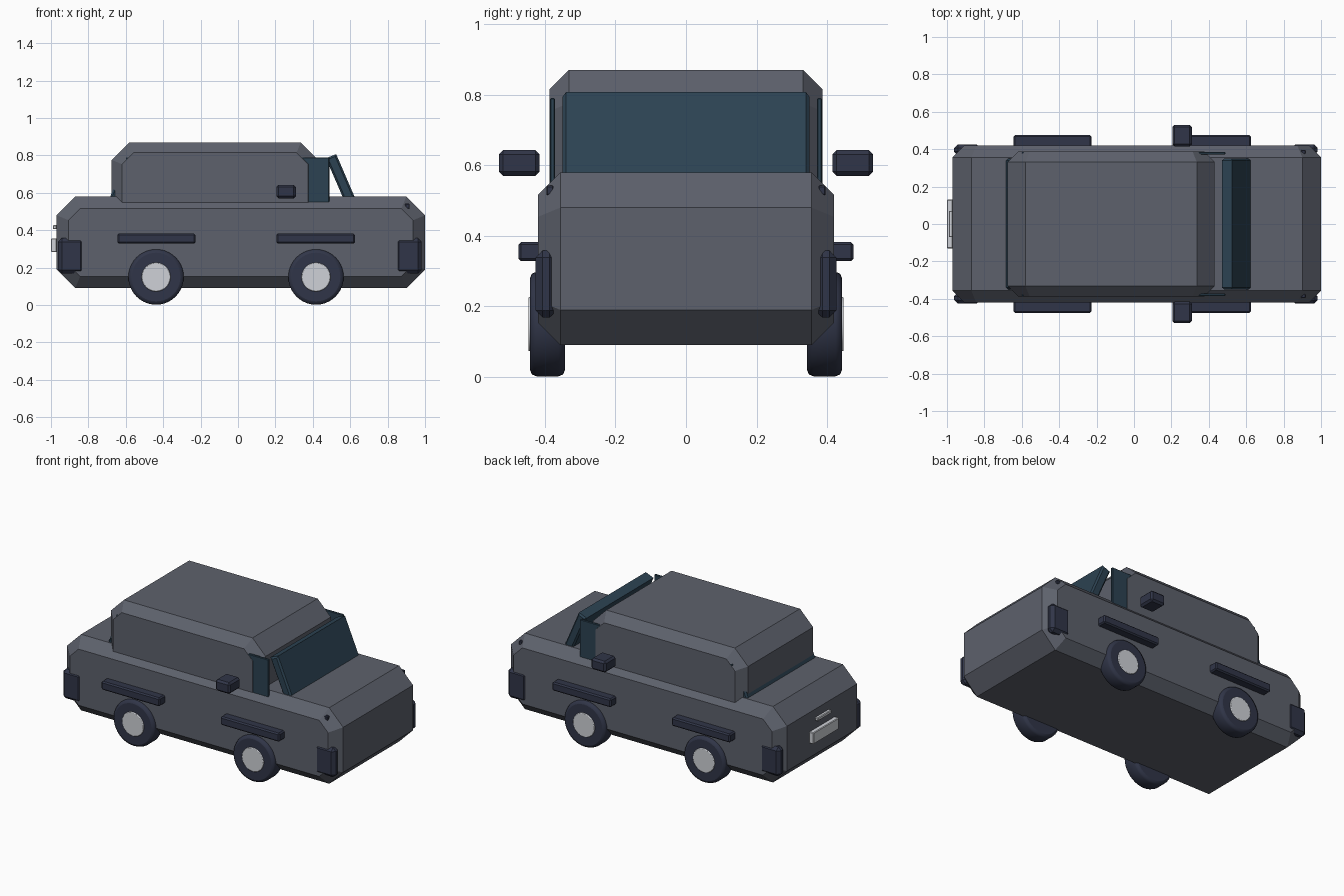
import bpy, bmesh, math
from mathutils import Matrix

if "Cube" in bpy.data.objects:
    bpy.data.objects.remove(bpy.data.objects["Cube"])


def material(name, r, g, b):
    m = bpy.data.materials.new(name)
    m.diffuse_color = (r, g, b, 1)
    m.use_nodes = True
    m.node_tree.nodes["Principled BSDF"].inputs["Base Color"].default_value = m.diffuse_color
    return m


PAINT = material("paint", 0.11, 0.12, 0.15)
TRIM = material("trim", 0.03, 0.036, 0.065)
GLASS = material("glass", 0.025, 0.055, 0.085)
SILVER = material("silver", 0.62, 0.64, 0.68)


def finish(bm, name, mat):
    bmesh.ops.recalc_face_normals(bm, faces=bm.faces)
    me = bpy.data.meshes.new(name)
    bm.to_mesh(me)
    bm.free()
    me.materials.append(mat)
    ob = bpy.data.objects.new(name, me)
    bpy.context.collection.objects.link(ob)
    return ob


def prism(name, pts, y0, y1, rim, mat):
    """Side profile (x, z) extruded from y0 to y1 with a chamfered rim."""
    bm = bmesh.new()
    a = [bm.verts.new((x, y0, z)) for x, z in pts]
    b = [bm.verts.new((x, y1, z)) for x, z in pts]
    n = len(pts)
    caps = [bm.faces.new(a), bm.faces.new(b[::-1])]
    for i in range(n):
        j = (i + 1) % n
        bm.faces.new((a[j], a[i], b[i], b[j]))
    bmesh.ops.recalc_face_normals(bm, faces=bm.faces)
    edges = [e for f in caps for e in f.edges]
    bmesh.ops.bevel(bm, geom=edges, offset=rim, segments=1, affect='EDGES')
    return finish(bm, name, mat)


def box(name, x, y, z, bev, mat):
    """Box from (min, max) ranges with all edges chamfered."""
    bm = bmesh.new()
    bmesh.ops.create_cube(bm, size=1)
    for v in bm.verts:
        v.co = [(r[0] + r[1]) / 2 + c * (r[1] - r[0]) for c, r in zip(v.co, (x, y, z))]
    bmesh.ops.bevel(bm, geom=bm.edges[:], offset=bev, segments=1, affect='EDGES')
    return finish(bm, name, mat)


def disc(name, x, y0, y1, z, r, bev, mat):
    """Cylinder along y with rounded rims."""
    bm = bmesh.new()
    bmesh.ops.create_cone(bm, cap_ends=True, segments=40, radius1=r, radius2=r, depth=abs(y1 - y0),
                          matrix=Matrix.Translation((x, (y0 + y1) / 2, z)) @ Matrix.Rotation(math.pi / 2, 4, 'X'))
    rims = [e for e in bm.edges if any(len(f.verts) > 4 for f in e.link_faces)]
    bmesh.ops.bevel(bm, geom=rims, offset=bev, segments=2, profile=0.5, affect='EDGES')
    for f in bm.faces:
        f.smooth = len(f.verts) == 4
    return finish(bm, name, mat)


def octagon(x0, x1, z0, z1, c):
    return [(x0 + c, z0), (x1 - c, z0), (x1, z0 + c), (x1, z1 - c),
            (x1 - c, z1), (x0 + c, z1), (x0, z1 - c), (x0, z0 + c)]


# Body and cabin
prism("body", octagon(-0.97, 1.0, 0.09, 0.58, 0.10), -0.42, 0.42, 0.064, PAINT)
prism("cabin", octagon(-0.675, 0.43, 0.40, 0.87, 0.094), -0.387, 0.387, 0.055, PAINT)

# Front and rear glass
prism("windshield", [(0.64, 0.54), (0.525, 0.807), (0.47, 0.785), (0.585, 0.52)], -0.35, 0.35, 0.01, GLASS)
prism("rear_window", [(-0.70, 0.54), (-0.59, 0.80), (-0.54, 0.78), (-0.65, 0.52)], -0.35, 0.35, 0.01, GLASS)

# Number plate and boot handle
box("rear_plate", (-1.0, -0.968), (-0.13, 0.13), (0.283, 0.357), 0.004, SILVER)
box("boot_handle", (-0.99, -0.968), (-0.07, 0.07), (0.406, 0.428), 0.004, SILVER)

for side, s in (("right", -1), ("left", 1)):
    def span(a, b):
        return (min(a * s, b * s), max(a * s, b * s))

    # Side windows and mirror
    box("front_side_window_" + side, (-0.04, 0.488), span(0.371, 0.386), (0.52, 0.79), 0.003, GLASS)
    box("rear_side_window_" + side, (-0.60, -0.10), span(0.371, 0.386), (0.52, 0.79), 0.003, GLASS)
    box("side_mirror_" + side, (0.205, 0.31), span(0.415, 0.53), (0.57, 0.643), 0.012, TRIM)
    # Hood washer nozzle
    box("hood_nozzle_" + side, (0.893, 0.917), span(0.374, 0.396), (0.515, 0.542), 0.004, TRIM)

    for end, wx, strip, lamp in (("front", 0.417, (0.205, 0.625), (0.842, 0.982)),
                                 ("rear", -0.438, (-0.645, -0.228), (-0.962, -0.822))):
        tag = end + "_" + side
        # Wheels
        disc("tyre_" + tag, wx, 0.343 * s, 0.442 * s, 0.15, 0.148, 0.018, TRIM)
        disc("hubcap_" + tag, wx, 0.40 * s, 0.447 * s, 0.15, 0.077, 0.004, SILVER)
        # Wheel arch strips and corner bumpers
        box("arch_strip_" + tag, strip, span(0.38, 0.475), (0.328, 0.383), 0.008, TRIM)
        box("corner_bumper_" + tag, lamp, span(0.367, 0.426), (0.168, 0.358), 0.02, TRIM)
